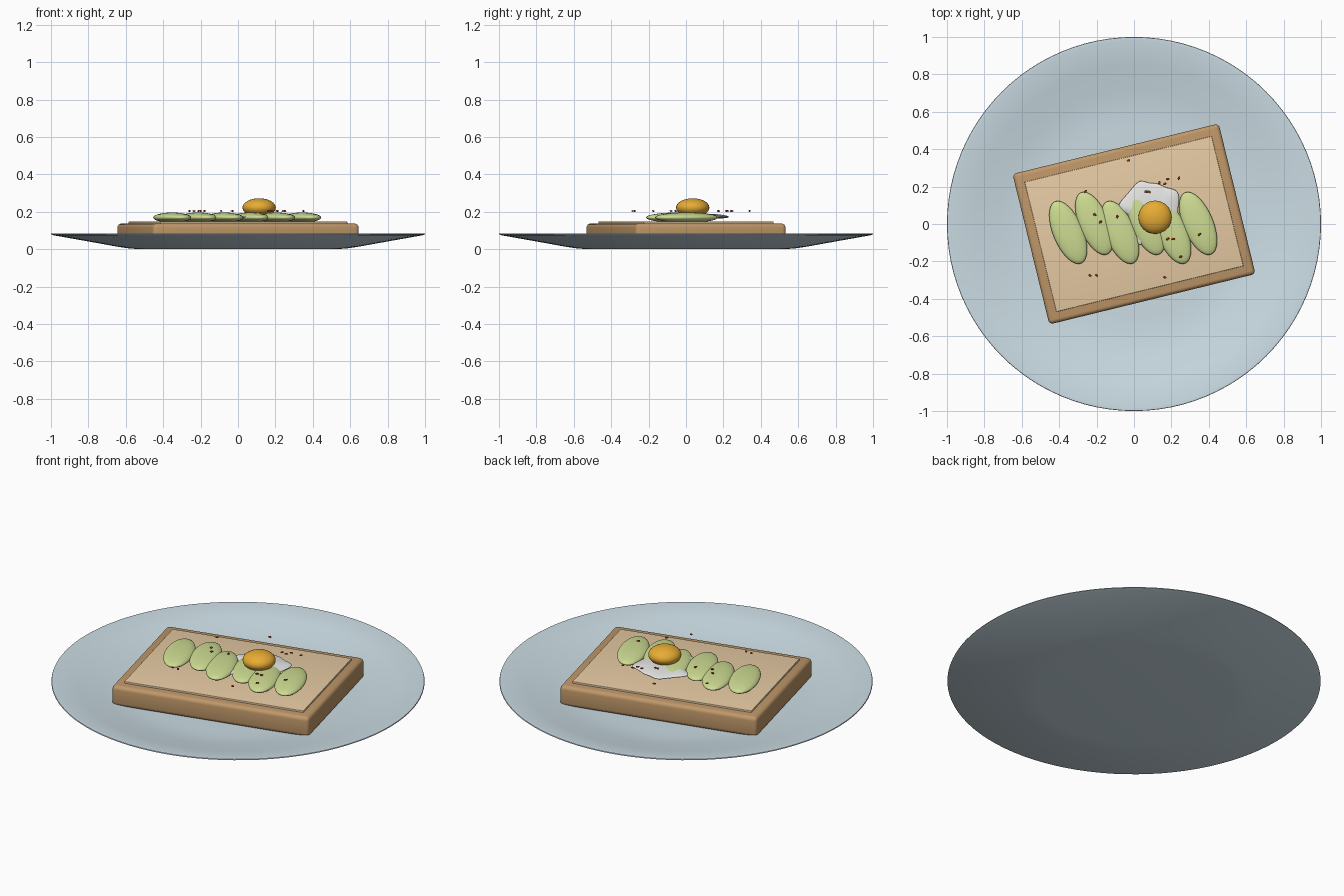
import bpy, bmesh, math, random
from mathutils import Matrix

random.seed(4)
cube = bpy.data.objects.get("Cube")
if cube:
    bpy.data.objects.remove(cube, do_unlink=True)


def material(name, rgb):
    m = bpy.data.materials.new(name)
    m.use_nodes = True
    m.diffuse_color = (*rgb, 1)
    m.node_tree.nodes["Principled BSDF"].inputs["Base Color"].default_value = (*rgb, 1)
    return m


GLAZE = material("pale blue glaze", (0.60, 0.72, 0.78))
CRUST = material("brown crust", (0.52, 0.31, 0.14))
CRUMB = material("tan crumb", (0.84, 0.63, 0.39))
GREEN = material("avocado green", (0.62, 0.72, 0.29))
WHITE = material("egg white", (0.92, 0.92, 0.90))
YELLOW = material("yolk yellow", (0.93, 0.48, 0.04))
RED = material("chili red", (0.50, 0.06, 0.02))


def finish(name, bm, mat, angle=40):
    """Turn a bmesh into a shaded object."""
    bmesh.ops.recalc_face_normals(bm, faces=bm.faces)
    mesh = bpy.data.meshes.new(name)
    bm.to_mesh(mesh)
    bm.free()
    mesh.materials.append(mat)
    obj = bpy.data.objects.new(name, mesh)
    bpy.context.collection.objects.link(obj)
    bpy.ops.object.select_all(action='DESELECT')
    obj.select_set(True)
    bpy.context.view_layer.objects.active = obj
    bpy.ops.object.shade_smooth_by_angle(angle=math.radians(angle))
    return obj


def lathe(name, profile, mat, steps=96):
    bm = bmesh.new()
    verts = [bm.verts.new((r, 0, z)) for r, z in profile]
    edges = [bm.edges.new(pair) for pair in zip(verts, verts[1:])]
    bmesh.ops.spin(bm, geom=verts + edges, cent=(0, 0, 0), axis=(0, 0, 1),
                   angle=2 * math.pi, steps=steps)
    bmesh.ops.remove_doubles(bm, verts=bm.verts, dist=0.0005)
    return finish(name, bm, mat)


def slab(name, size, z, bevel, mat):
    """Box turned to the angle of the toast, with rounded edges."""
    bm = bmesh.new()
    bmesh.ops.create_cube(bm, size=1)
    bmesh.ops.scale(bm, vec=size, verts=bm.verts)
    bmesh.ops.bevel(bm, geom=bm.edges[:], offset=bevel, segments=4,
                    profile=0.5, affect='EDGES')
    obj = finish(name, bm, mat)
    obj.location.z = z
    obj.rotation_euler.z = math.radians(13.75)
    return obj


def ellipsoid(name, center, radii, turn, mat):
    bm = bmesh.new()
    bmesh.ops.create_uvsphere(bm, u_segments=32, v_segments=16, radius=1)
    bmesh.ops.scale(bm, vec=radii, verts=bm.verts)
    obj = finish(name, bm, mat, 180)
    obj.location = center
    obj.rotation_euler.z = turn
    return obj


# Shallow plate
lathe("plate", [(0, 0), (0.53, 0), (0.59, 0.005), (0.65, 0.014), (0.71, 0.025),
                (0.985, 0.074), (1, 0.079), (0.998, 0.084), (0.98, 0.085),
                (0.85, 0.061), (0.72, 0.037), (0.65, 0.027), (0.58, 0.021),
                (0.5, 0.02), (0, 0.02)], GLAZE)

# Toast: crust block with a lighter crumb panel on top
slab("toast_crust", (1.135, 0.828, 0.118), 0.078, 0.022, CRUST)
slab("toast_crumb", (1.03, 0.715, 0.024), 0.135, 0.003, CRUMB)

# Fanned avocado slices, alternately shifted forward and back
for i in range(6):
    y = 0.003 if i % 2 else -0.045
    ellipsoid(f"avocado_slice_{i + 1}", (-0.352 + 0.139 * i, y, 0.169),
              (0.08, 0.18, 0.027), 0.4, GREEN)

# Egg white: wavy thin blob made of scaled rings
outline = [(-0.11, 0.09), (-0.05, 0.15), (-0.01, 0.20), (0.03, 0.245), (0.08, 0.22),
           (0.13, 0.225), (0.17, 0.195), (0.235, 0.19), (0.25, 0.14), (0.235, 0.07),
           (0.24, 0.01), (0.20, -0.03), (0.14, -0.05), (0.075, -0.06), (0.03, -0.14),
           (0.005, -0.08), (0.015, -0.02), (-0.02, 0.05)]
cx, cy = 0.10, 0.07
bm = bmesh.new()
rings = []
for scale, z in [(0.9, 0.164), (1.0, 0.172), (0.93, 0.179), (0.6, 0.188)]:
    rings.append([bm.verts.new((cx + (x - cx) * scale, cy + (y - cy) * scale, z))
                  for x, y in outline])
n = len(outline)
for low, high in zip(rings, rings[1:]):
    for i in range(n):
        j = (i + 1) % n
        bm.faces.new((low[i], low[j], high[j], high[i]))
for ring, z in ((rings[0], 0.164), (rings[-1], 0.191)):
    hub = bm.verts.new((cx, cy, z))
    for i in range(n):
        bm.faces.new((ring[i], ring[(i + 1) % n], hub))
egg_white = finish("egg_white", bm, WHITE, 180)
egg_white.modifiers.new("soften", 'SUBSURF').levels = 2
egg_white.modifiers["soften"].render_levels = 2

# Yolk
ellipsoid("egg_yolk", (0.113, 0.036, 0.222), (0.089, 0.089, 0.05), 0, YELLOW)

# Scattered chili flakes
spots = [(-0.26, 0.175), (-0.03, 0.34), (0.135, 0.22), (0.165, 0.215), (0.18, 0.24),
         (0.24, 0.245), (0.065, 0.172), (0.08, 0.172), (-0.21, 0.05), (-0.18, 0.01),
         (-0.09, 0.04), (0.35, -0.055), (0.18, -0.08), (0.21, -0.08),
         (0.25, -0.175), (0.165, -0.285), (-0.235, -0.275), (-0.2, -0.275)]
bm = bmesh.new()
for x, y in spots:
    place = (Matrix.Translation((x, y, 0.204))
             @ Matrix.Rotation(random.uniform(0, math.pi), 4, 'Z')
             @ Matrix.Diagonal((0.011, 0.007, 0.005, 1)))
    bmesh.ops.create_icosphere(bm, subdivisions=1, radius=1, matrix=place)
finish("chili_flakes", bm, RED, 20)
